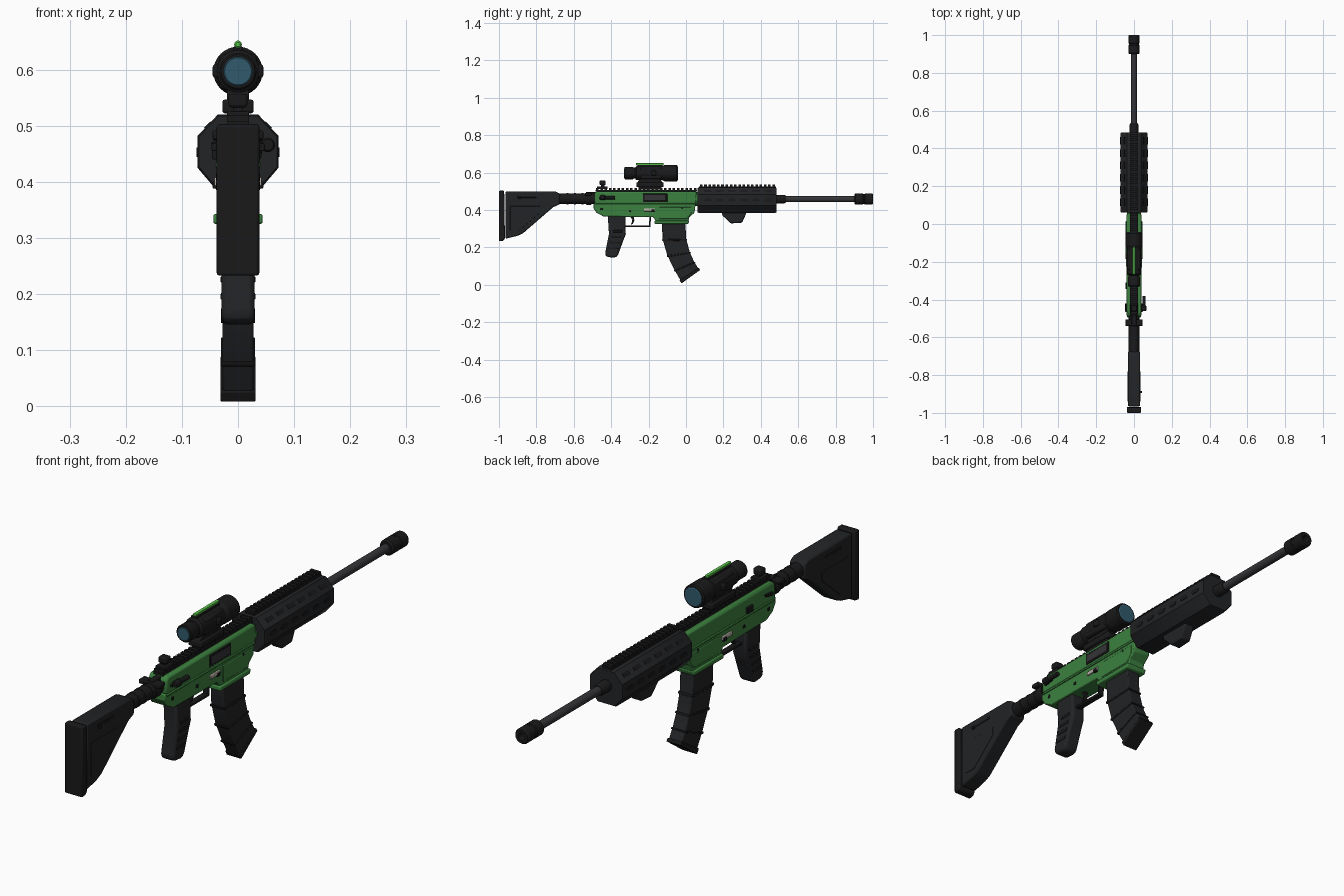
import bpy, bmesh, math
from mathutils import Vector


def material(name, r, g, b):
    m = bpy.data.materials.new(name)
    m.diffuse_color = (r, g, b, 1)
    return m


BLACK = material("black_metal", 0.010, 0.010, 0.011)
POLY = material("dark_polymer", 0.016, 0.017, 0.019)
STEEL = material("barrel_steel", 0.035, 0.035, 0.040)
GREEN = material("green_paint", 0.045, 0.22, 0.05)
GLOW = material("bright_green", 0.10, 0.55, 0.07)
GLASS = material("blue_glass", 0.03, 0.10, 0.15)
PALE = material("pale_metal", 0.50, 0.45, 0.40)


def finish(name, bm, mat, bevel=0.0):
    bmesh.ops.recalc_face_normals(bm, faces=bm.faces)
    me = bpy.data.meshes.new(name)
    bm.to_mesh(me)
    bm.free()
    me.polygons.foreach_set("use_smooth", [True] * len(me.polygons))
    me.set_sharp_from_angle(angle=math.radians(30))
    me.materials.append(mat)
    ob = bpy.data.objects.new(name, me)
    bpy.context.collection.objects.link(ob)
    if bevel:
        b = ob.modifiers.new("bevel", 'BEVEL')
        b.width, b.segments, b.limit_method = bevel, 2, 'ANGLE'
        b.angle_limit = math.radians(35)
    return ob


def loft(name, rings, mat, bevel=0.0):
    """Skin a list of equal-length point rings and cap both ends."""
    bm = bmesh.new()
    vs = [[bm.verts.new(p) for p in ring] for ring in rings]
    n = len(vs[0])
    for a, b in zip(vs, vs[1:]):
        for i in range(n):
            bm.faces.new((a[i], a[(i + 1) % n], b[(i + 1) % n], b[i]))
    bm.faces.new(vs[0])
    bm.faces.new(vs[-1])
    return finish(name, bm, mat, bevel)


def side(name, pts, w, mat, bevel=0.004, x=0.0):
    """Side profile (y, z) extruded to half-width w around x."""
    return loft(name, [[(x + s * w, y, z) for y, z in pts] for s in (-1, 1)], mat, bevel)


def box(name, x0, x1, y0, y1, z0, z1, mat, bevel=0.002):
    pts = [(y0, z0), (y1, z0), (y1, z1), (y0, z1)]
    return side(name, pts, (x1 - x0) / 2, mat, bevel, (x0 + x1) / 2)


def lathe(name, prof, z, mat, x=0.0, n=24):
    """Turned part along y from (y, radius) pairs."""
    ring = [(math.cos(2 * math.pi * i / n), math.sin(2 * math.pi * i / n)) for i in range(n)]
    return loft(name, [[(x + r * c, y, z + r * s) for c, s in ring] for y, r in prof], mat)


def rail(name, y0, y1, z, w, mat):
    """Toothed rail as one stepped side profile."""
    n = round((y1 - y0) / 0.023)
    p = (y1 - y0) / n
    pts = [(y0, z), (y1, z)]
    for i in reversed(range(n)):
        a = y0 + i * p
        pts += [(a + p, z + .010), (a + .8 * p, z + .010), (a + .8 * p, z + .020),
                (a + .2 * p, z + .020), (a + .2 * p, z + .010)]
    pts.append((y0, z + .010))
    return side(name, pts, w, mat, 0)


# Stock, butt pad and buffer tube
side("stock", [(-.965, .5), (-.70, .5), (-.675, .488), (-.675, .43), (-.71, .415),
               (-.872, .275), (-.90, .262), (-.965, .246)], .033, POLY, .007)
side("butt_pad", [(-1, .503), (-.972, .503), (-.968, .25), (-.975, .236), (-1, .232)], .038, BLACK, .005)
for s in (-1, 1):
    box("stock_slot", s * .033 - .002, s * .033 + .002, -.90, -.80, .465, .475, BLACK, .001)
    side("stock_recess", [(-.94, .29), (-.89, .29), (-.78, .385), (-.78, .42), (-.94, .42)],
         .0015, POLY, .001, s * .033)
lathe("sling_stud", [(-.895, .006), (-.885, .006)], .465, BLACK, .036, 12)
lathe("buffer_tube", [(-.69, .028), (-.48, .028)], .46, BLACK)
for y in (-.64, -.60, -.56):
    lathe("tube_ring", [(y, .0295), (y + .012, .0295)], .46, BLACK)
lathe("castle_nut", [(-.535, .031), (-.53, .034), (-.51, .034), (-.505, .031)], .46, BLACK)

# Green receiver halves
side("upper_receiver", [(-.49, .432), (.055, .432), (.055, .500), (-.475, .500), (-.49, .49)], .039, GREEN, .008)
side("lower_receiver", [(-.495, .436), (-.495, .41), (-.478, .385), (-.44, .365), (-.175, .362),
                        (-.16, .34), (.012, .34), (.018, .362), (.045, .385), (.052, .436)], .036, GREEN, .004)
box("receiver_seam", -.0405, .0405, -.485, .05, .426, .434, GREEN, .002)
side("magwell_flare", [(-.168, .325), (.012, .325), (.018, .343), (-.168, .343)], .044, GREEN, .004)
side("magwell_panel", [(-.145, .352), (.005, .352), (.03, .385), (.03, .415), (-.145, .415)], .0385, GREEN, .003)
lathe("barrel_nut", [(.04, .038), (.075, .038)], .458, GREEN)
box("ejection_port", .037, .0415, -.23, -.10, .442, .487, BLACK)
box("bolt_carrier", .04, .0425, -.222, -.108, .449, .480, STEEL, .001)
for s in (-1, 1):
    box("magazine_release", s * .038 - .004, s * .038 + .004, -.225, -.165, .393, .408, PALE)
    box("release_button", s * .039 - .006, s * .039 + .006, -.185, -.168, .388, .402, BLACK)
    side("selector_lever", [(-.465, .455), (-.425, .462), (-.42, .472), (-.465, .468)], .005, BLACK, .002, s * .042)
    for y, z in ((-.45, .405), (-.02, .41), (-.30, .395)):
        box("receiver_pin", s * .036 - .003, s * .036 + .003, y - .006, y + .006, z - .006, z + .006, BLACK)
box("bolt_catch", -.046, -.037, -.345, -.31, .44, .465, BLACK)
lathe("forward_assist", [(-.46, .010), (-.455, .013), (-.435, .013), (-.43, .009), (-.38, .009)],
      .466, BLACK, .053, 16)
box("charging_handle", -.012, .012, -.535, -.47, .475, .495, BLACK)
side("charging_handle_bar", [(-.54, .476), (-.52, .474), (-.505, .48), (-.505, .492), (-.54, .492)], .045, BLACK, .003)
rail("receiver_rail", -.485, .06, .498, .02, BLACK)

# Rear sight
box("rear_sight_base", -.02, .02, -.475, -.42, .512, .526, BLACK)
box("rear_sight_post", -.008, .008, -.455, -.435, .52, .54, BLACK)
box("rear_sight_head", -.017, .017, -.462, -.43, .533, .557, BLACK, .005)

# Grip, trigger and guard
side("grip", [(-.418, .37), (-.325, .37), (-.322, .27), (-.332, .245), (-.365, .155), (-.38, .145),
              (-.425, .149), (-.433, .165), (-.412, .27)], .029, POLY, .009)
for i in range(4):
    z, y = .19 + i * .03, -.39 + i * .008
    side("grip_rib", [(y - .025, z), (y + .025, z), (y + .027, z + .012), (y - .023, z + .012)], .031, BLACK, .002)
side("trigger_guard", [(-.335, .309), (-.19, .309), (-.187, .365), (-.196, .365), (-.197, .318),
                       (-.335, .318)], .012, BLACK, .002)
side("trigger", [(-.298, .365), (-.28, .365), (-.276, .345), (-.284, .325), (-.296, .322),
                 (-.289, .335), (-.287, .348)], .007, BLACK, .001)

# Curved magazine with raised bands and a base plate
back = [(-.130, .34), (-.125, .243), (-.100, .158), (-.062, .08), (-.024, .015)]
front = [(-.004, .34), (.001, .245), (.020, .175), (.044, .122), (.070, .080)]
side("magazine", back + front[::-1], .028, POLY, .004)


def band(name, i, t0, t1, grow, w):
    pts = []
    for t, flip in ((t0, 0), (t1, 1)):
        b = Vector(back[i]).lerp(Vector(back[i + 1]), t)
        f = Vector(front[i]).lerp(Vector(front[i + 1]), t)
        d = (f - b).normalized() * grow
        pts += [f + d, b - d] if flip else [b - d, f + d]
    side(name, [tuple(p) for p in pts], w, BLACK, .002)


for i in range(1, 4):
    band("magazine_band", i, 0, .12, .004, .0305)
band("magazine_base", 3, .80, 1.08, .004, .031)

# Octagonal handguard with rail, slots and hand stop
octo = [(.036, .52), (.072, .482), (.072, .425), (.038, .385)]
octo += [(-x, z) for x, z in reversed(octo)]
loft("handguard", [[(x * k, y, .453 + (z - .453) * k) for x, z in octo]
                   for y, k in ((.062, .96), (.068, 1), (.478, 1), (.485, .95))], POLY)
rail("handguard_rail", .07, .48, .516, .02, BLACK)
for i in range(6):
    y = .095 + i * .065
    for s in (-1, 1):
        side("vent_slot", [(y, .449), (y + .008, .444), (y + .032, .444), (y + .04, .449), (y + .04, .456),
                           (y + .032, .461), (y + .008, .461), (y, .456)], .0025, BLACK, 0, s * .0715)
        mid, u, n = Vector((s * .054, 0, .501)), Vector((s * .69, 0, -.725)), Vector((s * .725, 0, .69))
        loft("angled_vent", [[mid + u * a + n * h + Vector((0, yy, 0)) for a, yy in
                              ((-.008, y), (.008, y), (.008, y + .04), (-.008, y + .04))]
                             for h in (-.003, .0015)], BLACK)
side("hand_stop", [(.19, .39), (.325, .39), (.318, .372), (.30, .332), (.24, .328), (.195, .37)], .022, POLY, .005)

# Barrel, gas block and muzzle device
lathe("barrel", [(.45, .016), (.95, .016)], .458, STEEL)
lathe("gas_block", [(.48, .023), (.525, .023), (.535, .018)], .458, BLACK)
lathe("muzzle_device", [(.90, .024), (.906, .030), (.945, .030), (.948, .027), (.955, .027), (.958, .030),
                        (.994, .030), (1, .026), (1, .014), (.96, .013)], .458, BLACK)

# Scope on its mount
side("scope_mount", [(-.265, .528), (-.12, .528), (-.12, .54), (-.14, .568), (-.245, .568), (-.265, .54)], .020, BLACK, .003)
box("mount_clamp", -.028, .028, -.265, -.12, .522, .547, BLACK, .005)
box("mount_foot", -.020, .020, -.255, -.13, .51, .53, BLACK)
lathe("scope_body", [(-.33, .026), (-.33, .030), (-.326, .033), (-.285, .033), (-.278, .029), (-.272, .029),
                     (-.265, .038), (-.125, .038), (-.115, .044), (-.05, .044), (-.045, .040), (-.045, .034)],
      .597, BLACK, n=32)
box("scope_shell", -.034, .034, -.245, -.13, .565, .628, BLACK, .008)
for s in (-1, 1):
    box("scope_knob", s * .036 - .009, s * .036 + .009, -.185, -.16, .585, .610, BLACK, .005)
lathe("rear_lens", [(-.3325, .024), (-.331, .026), (-.32, .026)], .597, GLASS)
lathe("front_lens", [(-.06, .036), (-.044, .036), (-.042, .033)], .597, GLASS)
box("fibre_base", -.009, .009, -.26, -.125, .625, .641, BLACK)
lathe("fibre_light", [(-.268, .004), (-.264, .007), (-.124, .007), (-.12, .004)], .645, GLOW, n=12)
